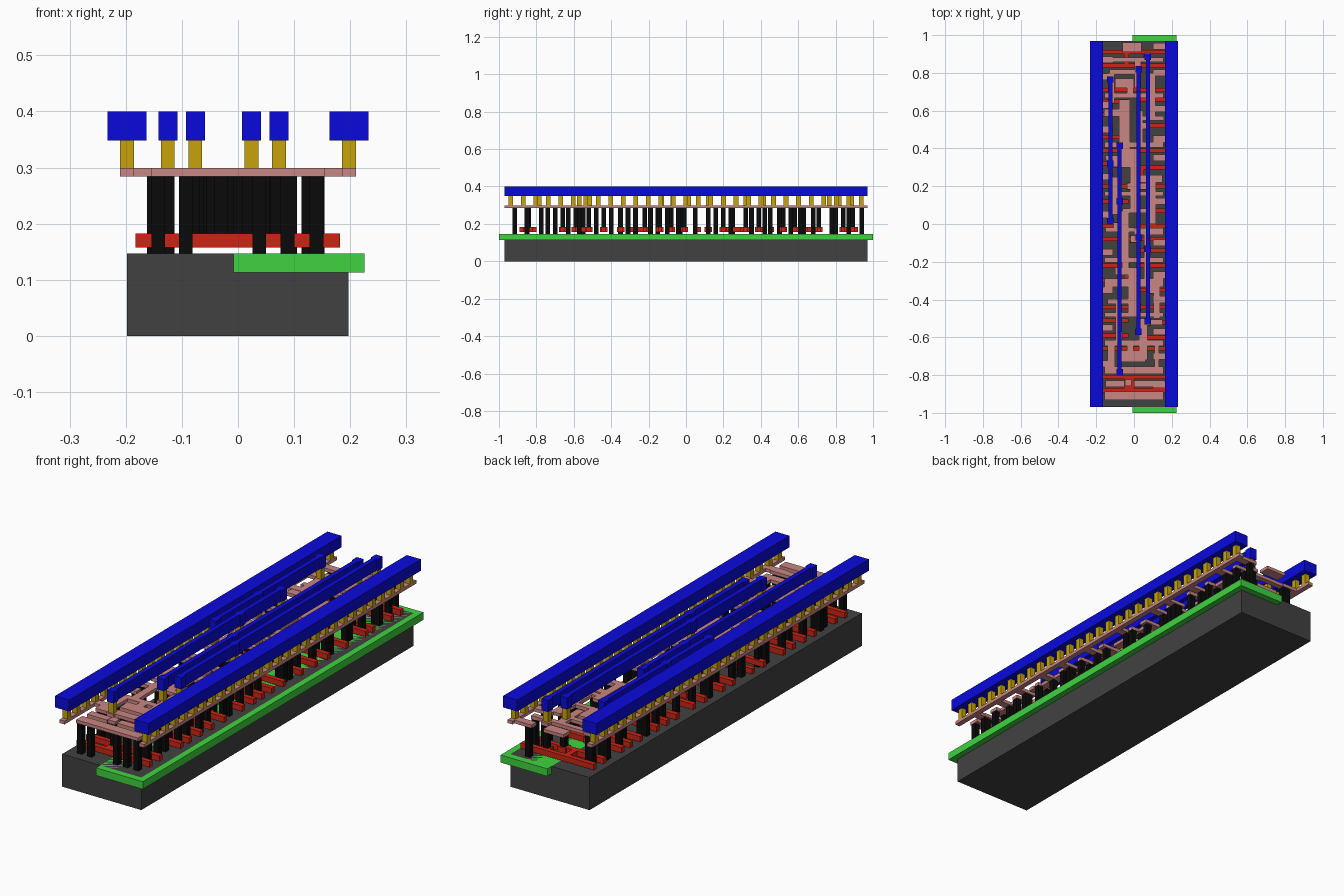
import bpy, bmesh
from mathutils import Matrix, Vector


def layer(name, rects, z0, z1, color):
    """One object of flat boxes; rects are (x0, x1, y0, y1)."""
    bm = bmesh.new()
    for x0, x1, y0, y1 in rects:
        m = Matrix.Translation(((x0 + x1) / 2, (y0 + y1) / 2, (z0 + z1) / 2))
        s = Matrix.Diagonal(Vector((x1 - x0, y1 - y0, z1 - z0, 1)))
        bmesh.ops.create_cube(bm, size=1, matrix=m @ s)
    me = bpy.data.meshes.new(name)
    bm.to_mesh(me)
    bm.free()
    ob = bpy.data.objects.new(name, me)
    bpy.context.collection.objects.link(ob)
    mat = bpy.data.materials.get(str(color)) or bpy.data.materials.new(str(color))
    mat.diffuse_color = (*color, 1)
    me.materials.append(mat)


def sq(x, y, w=0.0245):
    return (x - w / 2, x + w / 2, y - w / 2, y + w / 2)


def across(x0, x1, y, w=0.0245):
    return (x0, x1, y - w / 2, y + w / 2)


def along(x, y0, y1, w=0.0245):
    return (x - w / 2, x + w / 2, y0, y1)


GREY, GREEN, RED = (0.053, 0.053, 0.053), (0.05, 0.65, 0.05), (0.6, 0.018, 0.007)
BLACK, PINK = (0.003, 0.003, 0.003), (0.58, 0.24, 0.23)
GOLD, BLUE = (0.57, 0.37, 0.003), (0.003, 0.003, 0.72)

# base block and the well set flush into its right half
layer("substrate", [(-0.198, 0.197, -0.97, 0.97)], 0, 0.147, GREY)
layer("well", [(-0.008, 0.225, -1, 1)], 0.113, 0.147, GREEN)

# gate fingers running across, with contact pads near the middle
gates = [across(-0.183, 0.182, y, 0.0217) for y in
         (-0.88, -0.81, -0.66, -0.44, -0.08, 0.2, 0.39, 0.71, 0.84, 0.91)]
gates += [across(-0.183, -0.03, y, 0.0217) for y in
          (-0.59, -0.51, -0.3, -0.22, -0.01, 0.12, 0.32, 0.46, 0.58, 0.65)]
gates += [across(0.03, 0.182, y, 0.0217) for y in
          (-0.6, -0.52, -0.35, -0.22, -0.14, -0.01, 0.07, 0.3, 0.52, 0.66)]
pads = [(-0.03, -0.84), (-0.02, -0.66), (0.07, -0.52), (-0.08, -0.59), (0.02, -0.44),
        (0.07, -0.14), (0.0, -0.08), (-0.09, -0.01), (-0.08, 0.12), (-0.02, 0.2),
        (-0.09, 0.32), (-0.05, 0.39), (0.06, 0.52), (-0.06, 0.58), (-0.02, 0.71),
        (0.02, 0.84), (0.07, 0.89), (0.045, 0.2), (-0.045, -0.22), (0.093, -0.35)]
gates += [sq(x, y, 0.04) for x, y in pads]
gates += [(-0.05, 0, -0.88, -0.81), along(-0.04, 0.84, 0.91), along(0.04, 0.2, 0.3),
          along(-0.04, -0.3, -0.22), along(0.04, -0.6, -0.52)]
layer("gates", gates, 0.158, 0.183, RED)
layer("gate_contacts", [sq(x, y) for x, y in pads], 0.183, 0.284, BLACK)

# stubs joining the left and right rails to the contacts below
left = (-0.74, -0.55, -0.35, -0.15, 0.05, 0.25, 0.5, 0.63, 0.78, 0.87)
right = (-0.85, -0.7, -0.57, -0.4, -0.27, -0.1, 0.12, 0.35, 0.45, 0.61, 0.8, 0.94)
local = [along(-0.198, -0.97, 0.97), along(0.198, -0.97, 0.97)]
local += [across(-0.2, -0.11, y, 0.035) for y in left]
local += [across(0.1, 0.2, y, 0.035) for y in right]

# signal strips between the rails
bars = ((-0.91, 0.045), (-0.775, 0.04), (-0.63, 0.03), (-0.48, 0.025), (-0.31, 0.045),
        (-0.19, 0.025), (0.16, 0.025), (0.42, 0.03), (0.68, 0.025), (0.87, 0.025))
local += [across(-0.155, 0.155, y, w) for y, w in bars]
local += [across(-0.15, -0.05, -0.845, 0.035), across(0, 0.16, -0.845, 0.035),
          across(-0.06, 0.04, 0.935, 0.05), across(-0.13, 0.01, 0.805),
          across(-0.1, 0.0, 0.745, 0.05), across(-0.16, -0.05, 0.59, 0.04),
          across(0.03, 0.16, 0.56), across(-0.15, -0.03, 0.35),
          across(0.02, 0.15, 0.24, 0.04), across(-0.06, 0.1, 0.07),
          across(-0.15, 0.0, -0.03), across(0.0, 0.155, -0.04, 0.035),
          across(-0.1, 0.03, -0.25, 0.04), across(-0.14, -0.02, -0.41),
          across(0.03, 0.15, -0.52, 0.03), across(-0.08, 0.06, -0.7, 0.06)]
local += [along(-0.05, 0.3, 0.66, 0.06), along(0.09, 0.56, 0.8, 0.045),
          along(0.03, 0.42, 0.6, 0.035), along(-0.1, 0.05, 0.25, 0.045),
          along(0.0, 0.07, 0.4, 0.04), along(0.1, 0.0, 0.26, 0.035),
          along(-0.05, -0.2, 0.07, 0.045), along(0.07, -0.32, -0.04, 0.035),
          along(-0.01, -0.48, -0.25, 0.045), along(-0.08, -0.63, -0.4, 0.035),
          along(0.12, -0.5, -0.3, 0.035), along(0.05, -0.72, -0.5, 0.045),
          along(-0.12, -0.77, -0.62, 0.04), along(0.02, 0.72, 0.86, 0.035),
          along(0.12, -0.78, -0.62), along(-0.12, 0.64, 0.8, 0.035)]
local += [sq(x, y, 0.036) for x, y in pads]

# tall contacts down to the base
posts = [(x, -0.915) for x in (-0.142, -0.093, 0.038, 0.088, 0.14)]
posts += [(-0.125, y) for y in left] + [(0.125, y) for y in right]
posts += [(-0.15, y) for y in left[::2]] + [(0.142, y) for y in right[::2]]
posts += [(x, y) for x in (-0.142, 0.142, 0.093) for y, w in bars[1:]]
posts += [(-0.125, -0.03), (0.125, -0.04), (-0.125, 0.35), (0.125, 0.24), (0.142, 0.56)]
layer("base_contacts", [sq(x, y) for x, y in posts], 0.147, 0.284, BLACK)

# top wires: two wide rails and four thin lines with square pads
lines = {-0.125: (0.015, 0.32, 0.765), -0.076: (-0.785, 0.12, 0.415),
         0.024: (-0.57, -0.07, 0.82), 0.073: (-0.515, -0.13, 0.885)}
rails, thin, pins = [], [], []
for sx in (-1, 1):
    rails.append(along(sx * 0.198, -0.97, 0.97, 0.07))
    pins += [sq(sx * 0.198, -0.937 + i * 0.0669) for i in range(29)]
for x, ys in lines.items():
    thin.append(along(x, ys[0], ys[-1], 0.021))
    thin += [sq(x, y, 0.034) for y in ys]
    pins += [sq(x, y) for y in ys]
    local += [sq(x, y, 0.036) for y in ys]
layer("local_wires", local, 0.284, 0.299, PINK)
layer("wire_pins", pins, 0.299, 0.348, GOLD)
layer("power_rails", rails, 0.348, 0.4, BLUE)
layer("signal_lines", thin, 0.348, 0.4, BLUE)
